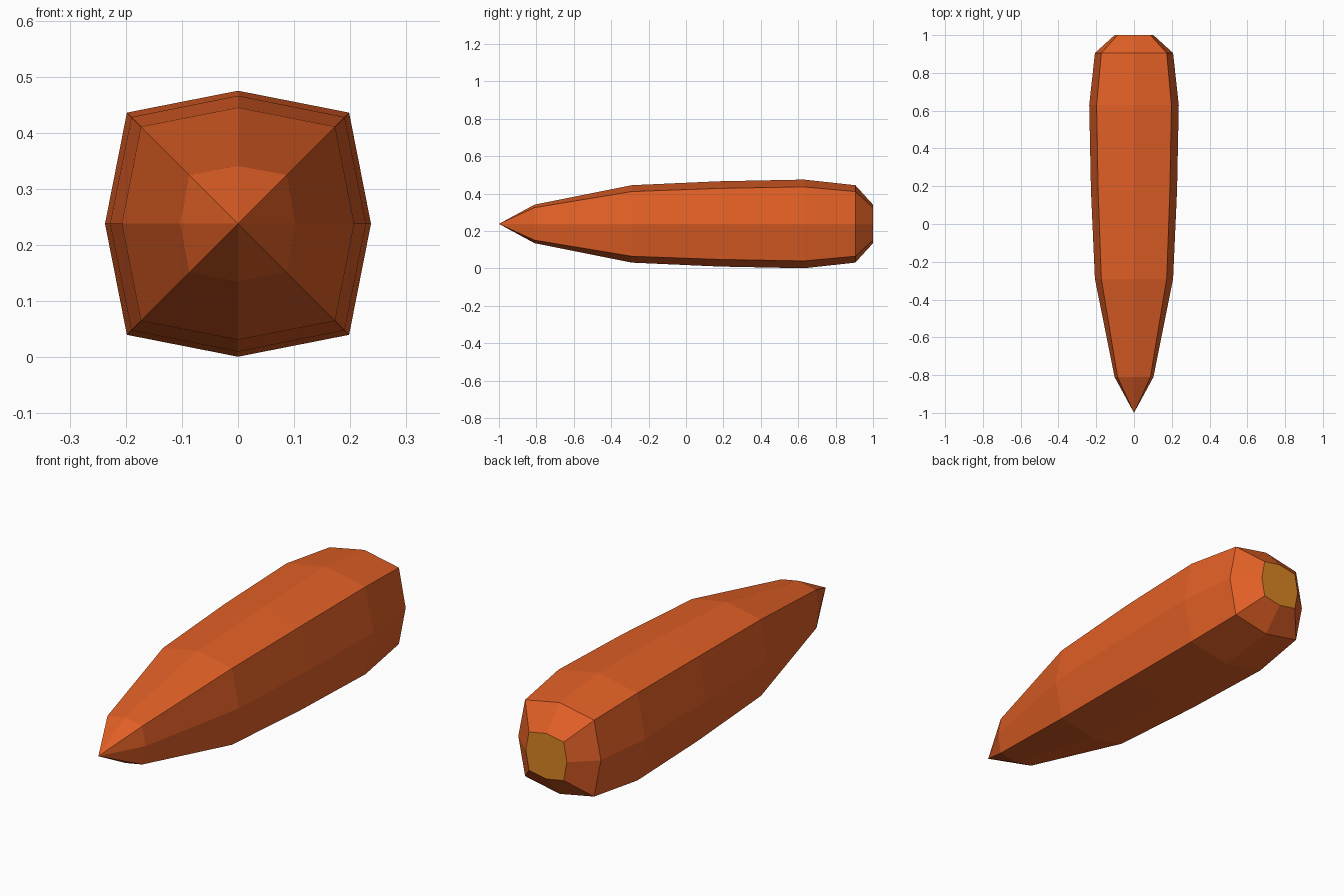
import bpy, bmesh, math

if "Cube" in bpy.data.objects:
    bpy.data.objects.remove(bpy.data.objects["Cube"])


def material(name, rgb):
    m = bpy.data.materials.new(name)
    m.diffuse_color = (*rgb, 1)
    m.use_nodes = True
    m.node_tree.nodes["Principled BSDF"].inputs["Base Color"].default_value = m.diffuse_color
    return m


# Profile along the body: (y, flat radius, corner offset)
PROFILE = [(-0.81, 0.103, 0.087), (-0.29, 0.207, 0.173), (0.18, 0.228, 0.190),
           (0.63, 0.237, 0.198), (0.905, 0.207, 0.173), (1.0, 0.103, 0.087)]
SIDES, CZ = 8, 0.238

bm = bmesh.new()

# Squarish eight-sided rings
rings = []
for y, flat, corner in PROFILE:
    ring = []
    for i in range(SIDES):
        a = 2 * math.pi * i / SIDES
        r = corner * math.sqrt(2) if i % 2 else flat
        ring.append(bm.verts.new((r * math.cos(a), y, CZ + r * math.sin(a))))
    rings.append(ring)

# Side walls
for a, b in zip(rings, rings[1:]):
    for i in range(SIDES):
        j = (i + 1) % SIDES
        bm.faces.new((a[i], a[j], b[j], b[i]))

# Pointed tip
tip = bm.verts.new((0, -1, CZ))
for i in range(SIDES):
    bm.faces.new((tip, rings[0][(i + 1) % SIDES], rings[0][i]))

# Stem end in a second colour
cap = bm.faces.new(rings[-1])
cap.material_index = 1

bmesh.ops.recalc_face_normals(bm, faces=bm.faces)
mesh = bpy.data.meshes.new("carrot")
bm.to_mesh(mesh)
bm.free()
mesh.materials.append(material("carrot orange", (0.75, 0.115, 0.019)))
mesh.materials.append(material("stem ochre", (0.70, 0.235, 0.017)))
obj = bpy.data.objects.new("carrot", mesh)
bpy.context.collection.objects.link(obj)
